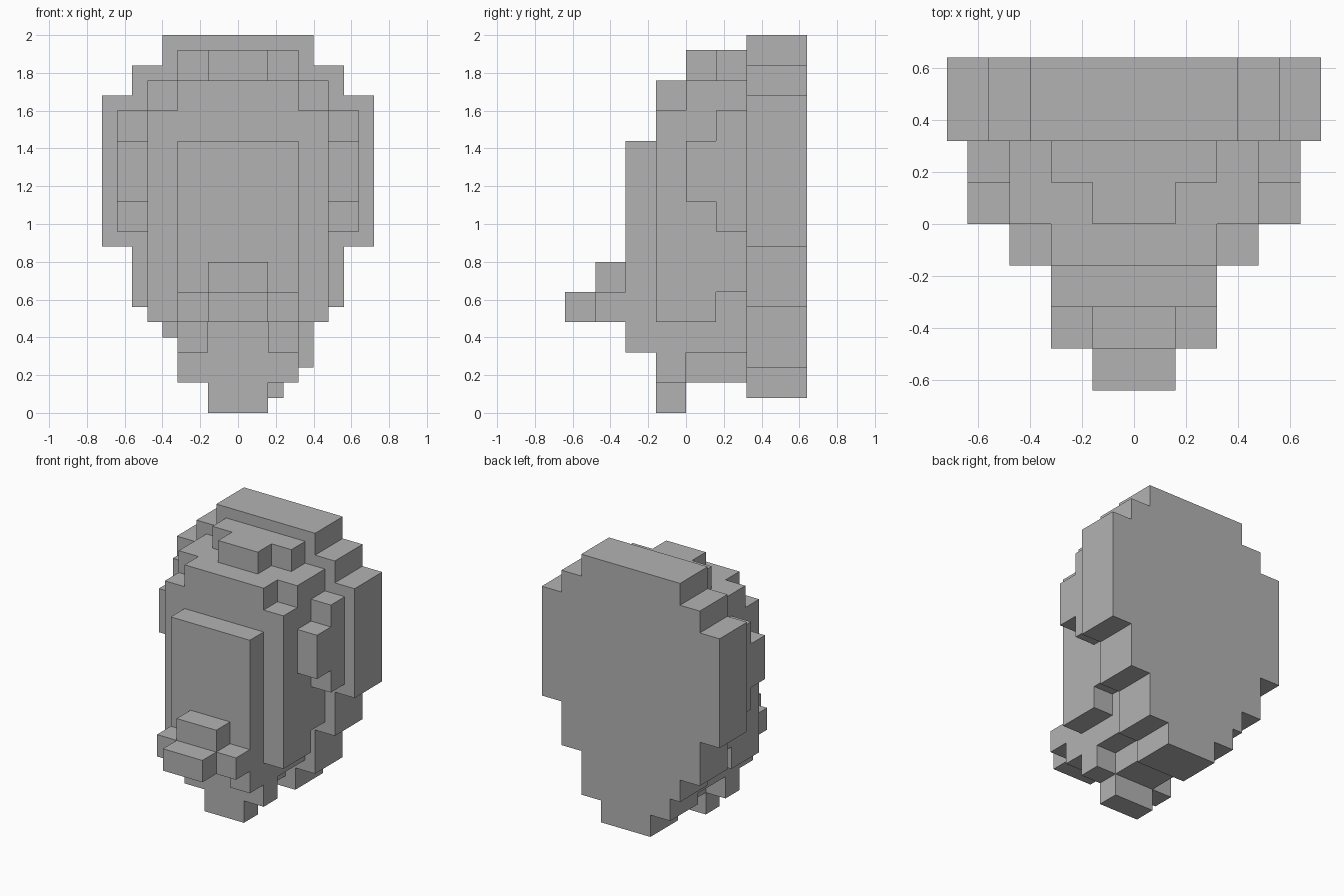
import bpy
import bmesh

cube = bpy.data.objects.get("Cube")
if cube:
    bpy.data.objects.remove(cube, do_unlink=True)

U = 0.16  # block size

grey = bpy.data.materials.new("plain grey")
grey.use_nodes = True
colour = (0.45, 0.45, 0.45, 1)
grey.diffuse_color = colour
grey.node_tree.nodes["Principled BSDF"].inputs["Base Color"].default_value = colour


def finish(name, bm):
    bmesh.ops.recalc_face_normals(bm, faces=bm.faces)
    mesh = bpy.data.meshes.new(name)
    bm.to_mesh(mesh)
    bm.free()
    mesh.materials.append(grey)
    obj = bpy.data.objects.new(name, mesh)
    bpy.context.collection.objects.link(obj)
    return obj


def blocks(name, *boxes):
    """Boxes given in block units as x0, x1, y0, y1, z0, z1."""
    bm = bmesh.new()
    for x0, x1, y0, y1, z0, z1 in boxes:
        for v in bmesh.ops.create_cube(bm, size=1)["verts"]:
            v.co = (U * (x1 if v.co.x > 0 else x0),
                    U * (y1 if v.co.y > 0 else y0),
                    U * (z1 if v.co.z > 0 else z0))
    return finish(name, bm)


def centred(name, *boxes):
    """Boxes symmetric in x, given as half width, y0, y1, z0, z1."""
    return blocks(name, *[(-b[0],) + b for b in boxes])


def pair(name, *boxes):
    """The same boxes on the left and the right."""
    blocks("left_" + name, *boxes)
    blocks("right_" + name, *[(-x1, -x0) + rest for x0, x1, *r in boxes
                              for rest in [tuple(r)]])


# Stepped back slab: outline walked down the left edge, then up the right
left = [(2.5, 12.5), (2.5, 11.5), (3.5, 11.5), (3.5, 10.5), (4.5, 10.5),
        (4.5, 5.5), (3.5, 5.5), (3.5, 3.5), (2.5, 3.5), (2.5, 1.5),
        (1.5, 1.5), (1.5, 0.5)]
right = [(-1, 0.5), (-1, 1.5), (-2, 1.5), (-2, 2.5), (-2.5, 2.5), (-2.5, 3.5)]
right += [(-x, z) for x, z in reversed(left[:8])]
bm = bmesh.new()
face = bm.faces.new([bm.verts.new((x * U, 2 * U, z * U)) for x, z in left + right])
ext = bmesh.ops.extrude_face_region(bm, geom=[face])
bmesh.ops.translate(bm, vec=(0, 2 * U, 0),
                    verts=[e for e in ext["geom"] if isinstance(e, bmesh.types.BMVert)])
finish("back_slab", bm)

# Head and its stepped crown
centred("head", (3, -1, 2, 4, 10), (3, -1, 1, 3, 4), (2, 1, 2, 3, 4))
centred("crown", (3, 0, 2, 10, 11), (2, -1, 0, 10, 11))
centred("top_cap", (2, 1, 2, 11, 12), (1, 0, 1, 11, 12))

# Ears
pair("ear", (3, 4, 1, 2, 6, 10), (3, 4, 0, 1, 7, 9))

# Face plate with two short legs beside the chin
centred("face_plate", (2, -2, -1, 3, 9))
pair("plate_leg", (1, 2, -2, -1, 2, 3))

# Snout
centred("snout", (1, -3, -2, 4, 5), (2, -3, -2, 3, 4), (1, -4, -3, 3, 4))

# Jaw and chin
centred("jaw", (2, -1, 2, 2, 3), (1, 0, 2, 1, 2), (2, -1, 0, 1, 2))
centred("chin", (1, -1, 0, 0, 1))
